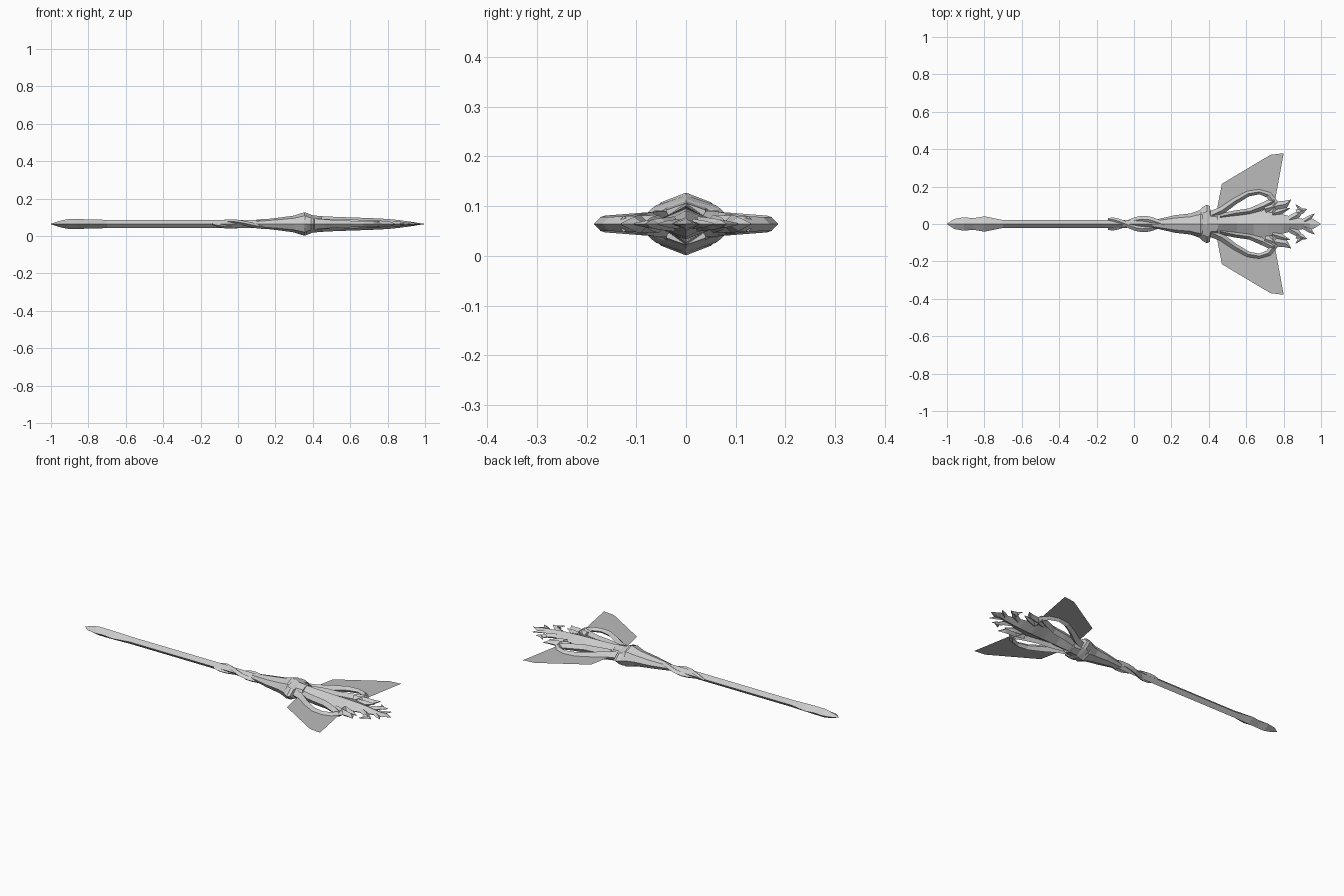
import bpy
import bmesh
from math import sin, cos, pi
from mathutils import Vector

if "Cube" in bpy.data.objects:
    bpy.data.objects.remove(bpy.data.objects["Cube"], do_unlink=True)

MID = 0.064  # height of the long axis


def material(name, grey):
    m = bpy.data.materials.new(name)
    m.use_nodes = True
    colour = (grey, grey, grey, 1)
    m.diffuse_color = colour
    m.node_tree.nodes["Principled BSDF"].inputs["Base Color"].default_value = colour
    return m


METAL = material("pale grey metal", 0.6)
FIN = material("mid grey fin", 0.5)


def finish(name, bm, mat):
    bmesh.ops.remove_doubles(bm, verts=bm.verts, dist=0.00005)
    bmesh.ops.recalc_face_normals(bm, faces=bm.faces)
    mesh = bpy.data.meshes.new(name)
    bm.to_mesh(mesh)
    bm.free()
    mesh.materials.append(mat)
    ob = bpy.data.objects.new(name, mesh)
    ob.location.z = MID
    bpy.context.collection.objects.link(ob)
    return ob


def skin(bm, rings):
    """Bridge consecutive rings of points and cap both ends."""
    loops = [[bm.verts.new(p) for p in ring] for ring in rings]
    n = len(loops[0])
    for a, b in zip(loops, loops[1:]):
        for i in range(n):
            j = (i + 1) % n
            bm.faces.new((a[i], a[j], b[j], b[i]))
    bm.faces.new(loops[0])
    bm.faces.new(loops[-1])


def loft(name, stations, sides=4, bulge=1.0):
    """Straight part along x; each station is x, half width, half height."""
    bm = bmesh.new()
    rings = []
    for x, w, h in stations:
        ring = []
        for k in range(sides):
            a = 2 * pi * k / sides
            s = bulge if k % 2 and sides == 8 else 1
            ring.append((x, w * cos(a) * s, h * sin(a) * s))
        rings.append(ring)
    skin(bm, rings)
    return finish(name, bm, METAL)


def strand(name, path, side):
    """Diamond-section rib in the flat plane; points are x, y, half width, half height."""
    bm = bmesh.new()
    rings = []
    for i, (x, y, w, h) in enumerate(path):
        a, b = path[max(i - 1, 0)], path[min(i + 1, len(path) - 1)]
        t = Vector((b[0] - a[0], b[1] - a[1], 0)).normalized()
        across = Vector((-t.y, t.x, 0)) * w
        c, up = Vector((x, y, 0)), Vector((0, 0, h))
        ring = [c + across, c + up, c - across, c - up]
        rings.append([(p.x, p.y * side, p.z) for p in ring])
    skin(bm, rings)
    return finish(name, bm, METAL)


# Shaft with its swollen, pointed end
loft("shaft", [(-1, 0.001, 0.001), (-0.96, 0.027, 0.015), (-0.91, 0.036, 0.026),
               (-0.86, 0.031, 0.026), (-0.8, 0.041, 0.025), (-0.7, 0.021, 0.022),
               (-0.1, 0.021, 0.022), (0.1, 0.018, 0.02), (0.3, 0.02, 0.02)])

# Flared neck and collar
loft("neck", [(0.1, 0.02, 0.02), (0.22, 0.047, 0.034), (0.3, 0.056, 0.045),
              (0.355, 0.075, 0.063), (0.4, 0.062, 0.046), (0.45, 0.055, 0.042)], 8, 0.97)
loft("collar", [(0.345, 0.07, 0.05), (0.37, 0.092, 0.058), (0.39, 0.103, 0.05),
                (0.405, 0.095, 0.042), (0.41, 0.06, 0.04)], 8, 0.92)

# Central blade of the head
loft("head_blade", [(0.4, 0.062, 0.045), (0.48, 0.058, 0.04), (0.55, 0.05, 0.037),
                    (0.64, 0.066, 0.034), (0.72, 0.075, 0.031), (0.8, 0.05, 0.027),
                    (0.86, 0.034, 0.021), (0.91, 0.026, 0.014), (0.94, 0.03, 0.01),
                    (0.955, 0.028, 0.007), (0.998, 0.001, 0.001)])

# Two bands twisting round the shaft under the neck
for phase, label in ((0, "left"), (pi, "right")):
    bm = bmesh.new()
    rings = []
    steps = 14
    for i in range(steps + 1):
        f = i / steps
        a = phase + f * 2.2 * pi
        swell = 0.35 + 0.65 * sin(pi * f) ** 0.5
        c = Vector((-0.14 + 0.42 * f, 0.026 * cos(a), 0.014 * sin(a)))
        w, h = 0.018 * swell, 0.013 * swell
        rings.append([c + Vector((0, w, 0)), c + Vector((0, 0, h)),
                      c - Vector((0, w, 0)), c - Vector((0, 0, h))])
    skin(bm, rings)
    finish(label + "_twisted_band", bm, METAL)

# Ribs, spikes and barbs on each side of the head
RIBS = {
    "outer_rib": [(0.41, 0.045, 0.024, 0.028), (0.47, 0.072, 0.02, 0.024),
                  (0.54, 0.122, 0.017, 0.02), (0.61, 0.162, 0.015, 0.017),
                  (0.67, 0.172, 0.013, 0.014), (0.72, 0.155, 0.016, 0.014),
                  (0.75, 0.115, 0.022, 0.016), (0.74, 0.06, 0.024, 0.018)],
    "inner_rib": [(0.46, 0.04, 0.016, 0.026), (0.54, 0.057, 0.015, 0.026),
                  (0.62, 0.068, 0.016, 0.024), (0.69, 0.095, 0.02, 0.02),
                  (0.75, 0.125, 0.018, 0.016)],
    "long_spike": [(0.7, 0.08, 0.025, 0.02), (0.76, 0.097, 0.024, 0.018),
                   (0.81, 0.105, 0.02, 0.014), (0.84, 0.13, 0.001, 0.002)],
    "short_spike": [(0.74, 0.055, 0.02, 0.018), (0.79, 0.07, 0.016, 0.014),
                    (0.835, 0.085, 0.001, 0.002)],
    "barb": [(0.83, 0.025, 0.018, 0.015), (0.875, 0.05, 0.017, 0.012),
             (0.895, 0.075, 0.016, 0.008), (0.865, 0.104, 0.001, 0.002)],
    "barb_point": [(0.87, 0.06, 0.018, 0.01), (0.9, 0.07, 0.014, 0.008),
                   (0.925, 0.08, 0.001, 0.002)],
    "tip_barb": [(0.91, 0.015, 0.014, 0.01), (0.94, 0.035, 0.012, 0.007),
                 (0.965, 0.055, 0.001, 0.002)],
}
# Thin swept fin outside each outer rib
FIN_OUTLINE = [(0.44, 0.06), (0.47, 0.215), (0.73, 0.37), (0.8, 0.378),
               (0.755, 0.13), (0.72, 0.155), (0.67, 0.172), (0.61, 0.162),
               (0.54, 0.122), (0.47, 0.072)]

for side, label in ((1, "back"), (-1, "front")):
    for part, path in RIBS.items():
        strand(label + "_" + part, path, side)
    bm = bmesh.new()
    face = bm.faces.new([bm.verts.new((x, y * side, 0)) for x, y in FIN_OUTLINE])
    bmesh.ops.triangulate(bm, faces=[face])
    fin = finish(label + "_fin", bm, FIN)
    if fin.data.polygons[0].normal.z < 0:
        fin.data.flip_normals()
